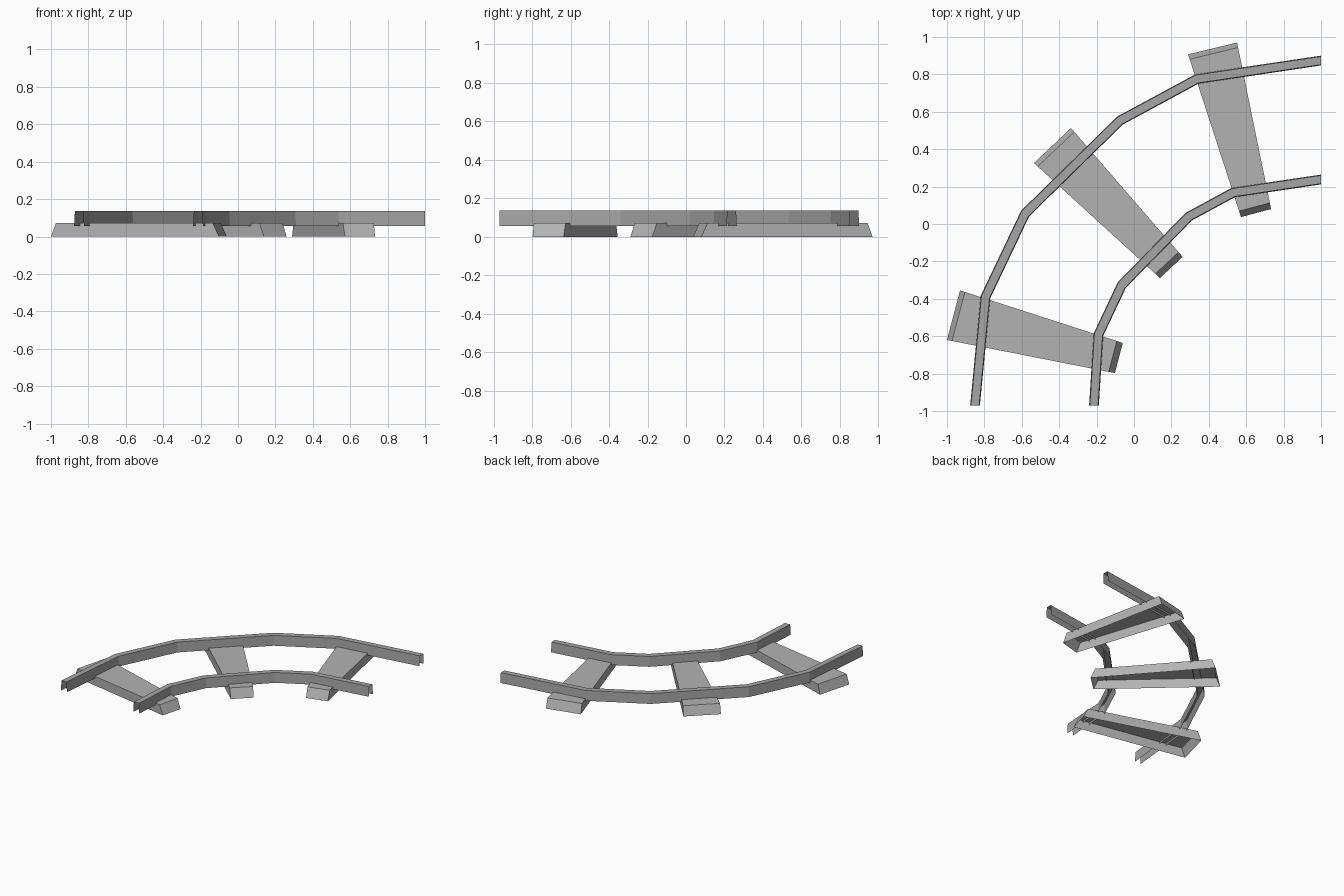
import bpy, bmesh
from mathutils import Vector

cube = bpy.data.objects.get("Cube")
if cube:
    bpy.data.objects.remove(cube, do_unlink=True)


def make_material(name, value):
    mat = bpy.data.materials.new(name)
    mat.use_nodes = True
    colour = (value, value, value, 1)
    mat.diffuse_color = colour
    mat.node_tree.nodes["Principled BSDF"].inputs["Base Color"].default_value = colour
    return mat


rail_grey = make_material("rail grey", 0.38)
sleeper_grey = make_material("sleeper grey", 0.45)


def finish(name, bm, mat):
    mesh = bpy.data.meshes.new(name)
    bm.to_mesh(mesh)
    bm.free()
    mesh.materials.append(mat)
    obj = bpy.data.objects.new(name, mesh)
    bpy.context.collection.objects.link(obj)


def mitre(path, i):
    """Sideways offset (pointing left of travel) at a path point."""
    if i == 0:
        return Vector((-1, 0))       # end cut square to y
    if i == len(path) - 1:
        return Vector((0, 1))        # end cut square to x
    a = (path[i] - path[i - 1]).normalized()
    b = (path[i + 1] - path[i]).normalized()
    side = Vector((-a.y - b.y, a.x + b.x)).normalized()
    return side / side.dot(Vector((-a.y, a.x)))


# Rails: inverted channels, open below and at the ends
def make_rail(name, points):
    path = [Vector(p) for p in points]
    section = [(0.026, 0.057), (0.022, 0.137), (-0.022, 0.137), (-0.026, 0.057)]
    bm = bmesh.new()
    rings = []
    for i, p in enumerate(path):
        side = mitre(path, i)
        rings.append([bm.verts.new((*(p + side * off), z)) for off, z in section])
    for r, s in zip(rings, rings[1:]):
        for k in range(len(section) - 1):
            bm.faces.new((r[k], r[k + 1], s[k + 1], s[k]))
    # Outward side: the channel roof must face up
    bm.normal_update()
    if bm.faces[:][1].normal.z < 0:
        bmesh.ops.reverse_faces(bm, faces=bm.faces[:])
    finish(name, bm, rail_grey)


make_rail("outer_rail", [(-0.85, -0.97), (-0.794, -0.39), (-0.582, 0.056),
                         (-0.075, 0.553), (0.336, 0.775), (1, 0.874)])
make_rail("inner_rail", [(-0.214, -0.97), (-0.19, -0.591), (-0.065, -0.326),
                         (0.294, 0.04), (0.53, 0.168), (1, 0.238)])


# Sleepers: tapered shells with sloping ends, open below
def make_sleeper(name, outer_a, outer_b, inner_b, inner_a):
    oa, ob, ib, ia = [Vector(p) for p in (outer_a, outer_b, inner_b, inner_a)]
    top = [oa.lerp(ia, 0.03), ob.lerp(ib, 0.03), ib.lerp(ob, 0.037), ia.lerp(oa, 0.037)]
    bm = bmesh.new()
    low = [bm.verts.new((p.x, p.y, 0)) for p in (oa, ob, ib, ia)]
    high = [bm.verts.new((p.x, p.y, 0.073)) for p in top]
    bm.faces.new(high)
    for i in range(4):
        j = (i + 1) % 4
        bm.faces.new((low[i], low[j], high[j], high[i]))
    finish(name, bm, sleeper_grey)


make_sleeper("left_sleeper", (-0.93, -0.355), (-1, -0.62), (-0.102, -0.797), (-0.06, -0.636))
make_sleeper("middle_sleeper", (-0.337, 0.513), (-0.535, 0.326), (0.139, -0.289), (0.26, -0.176))
make_sleeper("back_sleeper", (0.551, 0.97), (0.289, 0.907), (0.572, 0.037), (0.733, 0.08))
